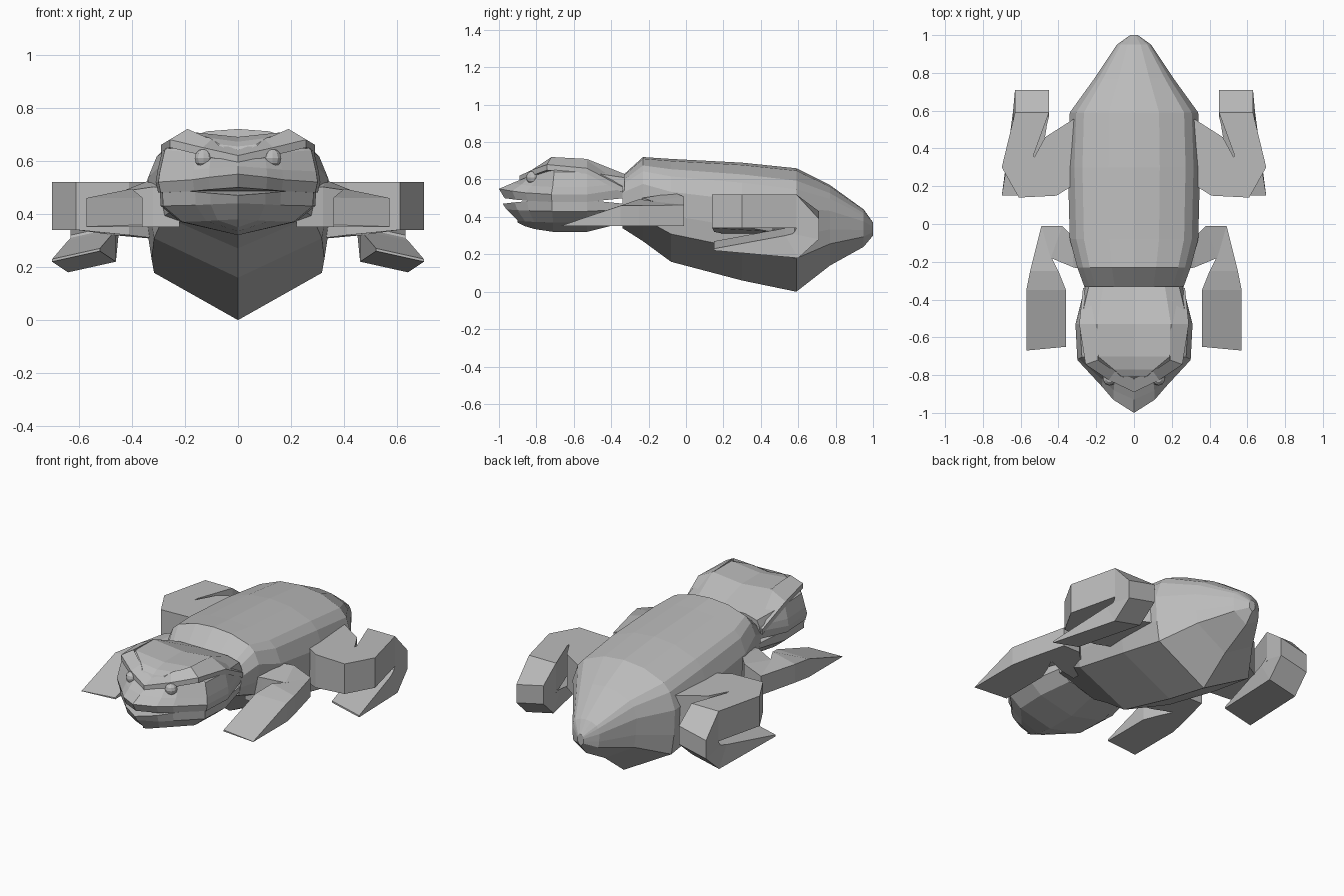
import bpy
import bmesh

default_cube = bpy.context.scene.objects.get("Cube")
if default_cube:
    bpy.data.objects.remove(default_cube)

shade = (.5, .5, .5, 1)
grey = bpy.data.materials.new("stone grey")
grey.use_nodes = True
grey.diffuse_color = shade
grey.node_tree.nodes["Principled BSDF"].inputs["Base Color"].default_value = shade


def loft(name, rows, sides=(1, -1), closed=False):
    """Skin rows of points into a shell; both sides together join at the midline."""
    bm = bmesh.new()
    for side in sides:
        grid = [[bm.verts.new((side * x, y, z)) for x, y, z in row] for row in rows]
        count = len(rows[0])
        for row, following in zip(grid, grid[1:]):
            for i in range(count if closed else count - 1):
                j = (i + 1) % count
                bm.faces.new((row[i], row[j], following[j], following[i]))
    bmesh.ops.remove_doubles(bm, verts=bm.verts, dist=.001)
    bmesh.ops.holes_fill(bm, edges=bm.edges, sides=0)
    bmesh.ops.recalc_face_normals(bm, faces=bm.faces)
    mesh = bpy.data.meshes.new(name)
    bm.to_mesh(mesh)
    bm.free()
    mesh.materials.append(grey)
    bpy.context.collection.objects.link(bpy.data.objects.new(name, mesh))


def body_section(y, top, bottom, width):
    """Half section from spine to keel: back plate, bulging flank and V-shaped belly."""
    height = top - bottom
    plate = width * .78
    return [
        (0, y, top),
        (plate / 2, y, top - height * .02),
        (plate, y, top - height * .1),
        (width * .9, y, top - height * .17),
        (width, y, top - height * .32),
        (width * .98, y, bottom + height * .45),
        (width * .93, y, bottom + height * .27),
        (0, y, bottom),
    ]


# Body: sections from neck to tail
loft("body", [
    body_section(y=-.34, top=.62, bottom=.34, width=.26),
    body_section(y=-.23, top=.72, bottom=.27, width=.3),
    body_section(y=-.08, top=.71, bottom=.16, width=.34),
    body_section(y=.3, top=.69, bottom=.06, width=.35),
    body_section(y=.59, top=.66, bottom=0, width=.34),
    body_section(y=.77, top=.57, bottom=.14, width=.21),
    body_section(y=.95, top=.44, bottom=.24, width=.09),
    body_section(y=1, top=.37, bottom=.3, width=.02),
])

# Head: one outline from nose to neck, repeated at several levels
nose_outline = ((0, -1), (.11, -.93), (.17, -.86), (.3, -.72), (.31, -.53), (.26, -.33))
setback = (1, .7, .5, .1, 0, 0)
cheek_rise = (0, .4, .7, 1, 1, 0)


def head_level(z, rise=0, inset=0, narrow=1):
    return [(x * narrow, y + inset * back, z + rise * lift)
            for (x, y), back, lift in zip(nose_outline, setback, cheek_rise)]


loft("upper_head", [
    head_level(z=.5, rise=-.02, inset=.03, narrow=0),
    head_level(z=.5, rise=-.02, inset=.03, narrow=.97),
    head_level(z=.55, rise=-.03),
    head_level(z=.58, rise=-.02, inset=.07, narrow=.98),
    head_level(z=.61, rise=.03, inset=.15, narrow=.92),
    head_level(z=.63, rise=.08, inset=.18, narrow=.63),
    head_level(z=.63, rise=.06, inset=.18, narrow=0),
])
loft("lower_jaw", [
    head_level(z=.47, rise=.02, inset=.02, narrow=0),
    head_level(z=.47, rise=.02, inset=.02, narrow=.95),
    head_level(z=.44, rise=-.01, inset=.04, narrow=.94),
    head_level(z=.38, rise=-.01, inset=.1, narrow=.7),
    head_level(z=.37, rise=-.05, inset=.1, narrow=0),
])

# Scowling brow: a bar along the ridge whose lip swings from forward to sideways
brow_rows = []
ridge = ((0, -.82, .64), (.1, -.78, .68), (.19, -.72, .72), (.19, -.53, .71), (.17, -.34, .61))
for i, (x, y, z) in enumerate(ridge):
    swing = min(1, i / 3)
    lip_x = x + swing * .1
    lip_y = y - (1 - swing) * .07
    lip_z = z - .02 - swing * .03
    brow_rows.append([(x, y, z), (lip_x, lip_y, lip_z),
                      (lip_x, lip_y, lip_z - .03), (x, y, z - .08)])
loft("brow_ridge", brow_rows, closed=True)


def front_section(x, y, outer_x, outer_y):
    """Arm slab that slopes down from the shoulder and thins to a flat blade."""
    def top(across, depth):
        return min(.46 + max(0, .5 - across) * .4, .58 + depth * .34)
    return [(x, y, top(x, y)), (outer_x, outer_y, top(outer_x, outer_y)),
            (outer_x, outer_y, .35), (x, y, .35)]


def thigh_section(x, y, inner_x, inner_y, low=.34):
    """Upright slab between the outside and inside of the hind leg bend."""
    return [(x, y, .52), (inner_x, inner_y, .52),
            (inner_x, inner_y, low), (x, y, low)]


def foot_section(x, y, z, fold_y, fold_z):
    """Tilted section turning around the heel, from its outside to its fold."""
    inner_x, tilt = x - .18, .04
    return [(x, y, z), (inner_x, y, z + tilt),
            (inner_x, fold_y, fold_z + tilt), (x, fold_y, fold_z)]


front_leg = [
    front_section(.22, -.25, .22, -.06),
    front_section(.32, -.23, .33, -.06),
    front_section(.44, -.18, .38, -.01),
    front_section(.45, -.15, .49, -.01),
    front_section(.4, -.25, .55, -.25),
    front_section(.36, -.35, .57, -.35),
    front_section(.36, -.65, .57, -.67),
]
hind_leg = [
    thigh_section(.25, .25, .25, .6, low=.3),
    thigh_section(.41, .15, .47, .46, low=.32),
    thigh_section(.61, .14, .53, .35),
    thigh_section(.7, .3, .53, .37),
    thigh_section(.63, .59, .45, .59),
    foot_section(x=.63, y=.71, z=.39, fold_y=.58, fold_z=.32),
    foot_section(x=.63, y=.71, z=.28, fold_y=.57, fold_z=.31),
    foot_section(x=.64, y=.6, z=.18, fold_y=.53, fold_z=.3),
    foot_section(x=.7, y=.15, z=.22, fold_y=.15, fold_z=.23),
]

for label, side in (("left", 1), ("right", -1)):
    loft(label + "_front_leg", front_leg, sides=[side], closed=True)
    loft(label + "_hind_leg", hind_leg, sides=[side], closed=True)

    # Eye tucked under the brow
    bpy.ops.mesh.primitive_uv_sphere_add(
        segments=10, ring_count=6, radius=.035, location=(side * .13, -.82, .61))
    eye = bpy.context.object
    eye.name = label + "_eye"
    eye.data.materials.append(grey)
